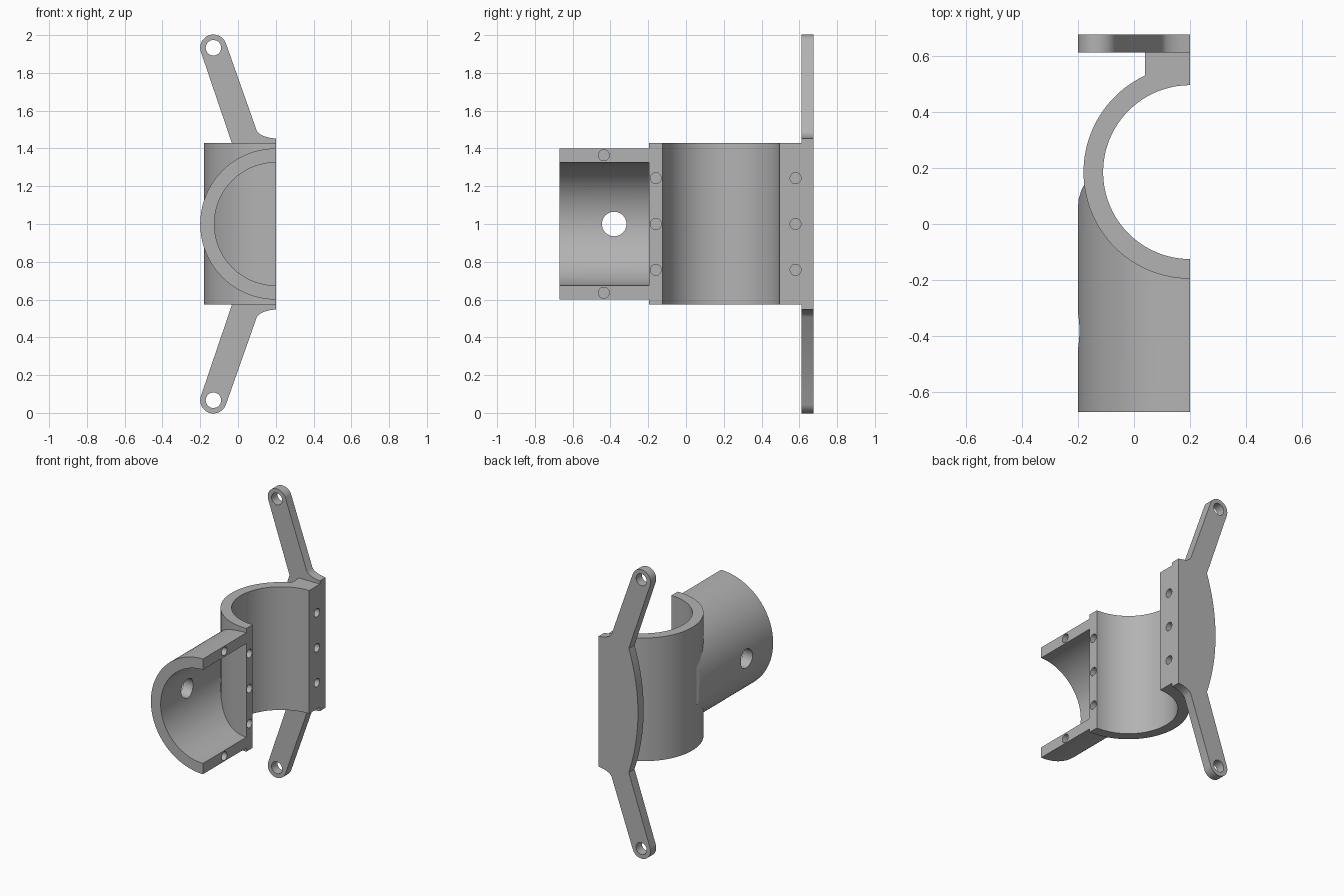
import bpy, bmesh
from math import sin, cos, acos, radians, degrees

cube = bpy.data.objects.get("Cube")
if cube:
    bpy.data.objects.remove(cube, do_unlink=True)

grey = bpy.data.materials.new("plain grey")
colour = (0.45, 0.45, 0.45, 1)
grey.use_nodes = True
grey.diffuse_color = colour
grey.node_tree.nodes["Principled BSDF"].inputs["Base Color"].default_value = colour

SPLIT = 0.2          # plane where the clamp is split
RING_Y = 0.185       # centre of the upright bore
MID = 1.0            # mid height
AXES = {"x": lambda a, b, h: (h, a, b),
        "y": lambda a, b, h: (a, h, b),
        "z": lambda a, b, h: (a, b, h)}


def arc(cx, cy, r, start, end, n=64):
    steps = [radians(start + (end - start) * i / n) for i in range(n + 1)]
    return [(cx + r * cos(t), cy + r * sin(t)) for t in steps]


def prism(name, profile, axis, low, high):
    """Extrude a closed 2D profile along one axis."""
    bm = bmesh.new()
    place = AXES[axis]
    face = bm.faces.new([bm.verts.new(place(a, b, low)) for a, b in profile])
    new = bmesh.ops.extrude_face_region(bm, geom=[face])["geom"]
    shift = place(0, 0, high - low)
    bmesh.ops.translate(bm, vec=shift, verts=[v for v in new if isinstance(v, bmesh.types.BMVert)])
    bmesh.ops.recalc_face_normals(bm, faces=bm.faces)
    mesh = bpy.data.meshes.new(name)
    bm.to_mesh(mesh)
    bm.free()
    mesh.materials.append(grey)
    obj = bpy.data.objects.new(name, mesh)
    bpy.context.collection.objects.link(obj)
    return obj


def rod(a, b, r, axis, low, high, n=32):
    return prism("cutter", arc(a, b, r, 0, 360, n)[:-1], axis, low, high)


def combine(obj, cutter, operation="DIFFERENCE"):
    cutter.hide_render = True
    mod = obj.modifiers.new("cut", "BOOLEAN")
    mod.operation, mod.object, mod.solver = operation, cutter, "EXACT"
    bpy.context.view_layer.objects.active = obj
    bpy.ops.object.modifier_apply(modifier=mod.name)
    bpy.data.objects.remove(cutter, do_unlink=True)


def bolt_hole(obj, y, z, depth):
    combine(obj, rod(y, z, 0.029, "x", SPLIT - depth, SPLIT + 0.1))


# Upright half sleeve with its bolting flange
flange_x, plate_front, plate_back = 0.04, 0.612, 0.675
flange_angle = degrees(acos((flange_x - SPLIT) / 0.38))
profile = arc(SPLIT, RING_Y, 0.38, 270, flange_angle)
profile += [(flange_x, plate_front), (SPLIT, plate_front)]
profile += arc(SPLIT, RING_Y, 0.31, 90, 270)
sleeve = prism("upright_sleeve", profile, "z", 0.575, 1.43)
for z in (MID - 0.243, MID, MID + 0.243):
    bolt_hole(sleeve, -0.16, z, 0.06)
    bolt_hole(sleeve, 0.58, z, 0.1)

# Horizontal half tube, rounded where it passes the sleeve
profile = arc(SPLIT, MID, 0.4, 90, 270) + arc(SPLIT, MID, 0.325, 270, 90)
tube = prism("horizontal_tube", profile, "y", -0.67, 0.15)
rounded = [(0.5, -0.9), (-0.3, -0.9), (-0.3, 0.05), (-0.2, 0.06), (-0.197, 0.09),
           (-0.188, 0.12), (-0.176, 0.142), (0.5, 0.142)]
combine(tube, prism("cutter", rounded, "z", 0.4, 1.6), "INTERSECT")
combine(tube, rod(SPLIT, RING_Y, 0.379, "z", 0.4, 1.6, 128))
combine(tube, rod(-0.38, MID, 0.065, "x", -0.4, 0, 48))
for side in (-1, 1):
    bolt_hole(tube, -0.435, MID + side * 0.364, 0.06)

# Back plate with two slanted arms, mirrored about mid height
lug_x, lug_z, slope = -0.13, 1.933, 18.6
upper = [(SPLIT, 1.452), (0.17, 1.456), (0.14, 1.464), (0.115, 1.476), (0.1, 1.492)]
upper += arc(lug_x, lug_z, 0.07, slope, 180 + slope, 32)
bow = 0.43 / sin(radians(slope))
bow_x = -0.033 - bow * cos(radians(slope))
upper += arc(bow_x + 2 * bow * cos(radians(slope)), MID, bow, 180 - slope, 180, 16)
lower = [(x, 2 * MID - z) for x, z in reversed(upper[:-1])]
plate = prism("arm_plate", upper + lower, "y", plate_front, plate_back)
for z in (lug_z, 2 * MID - lug_z):
    combine(plate, rod(lug_x, z, 0.041, "y", 0.5, 0.8))

# Smooth curved walls, crisp edges
for obj in (sleeve, tube, plate):
    bpy.ops.object.select_all(action="DESELECT")
    obj.select_set(True)
    bpy.context.view_layer.objects.active = obj
    bpy.ops.object.shade_smooth_by_angle(angle=radians(30))
